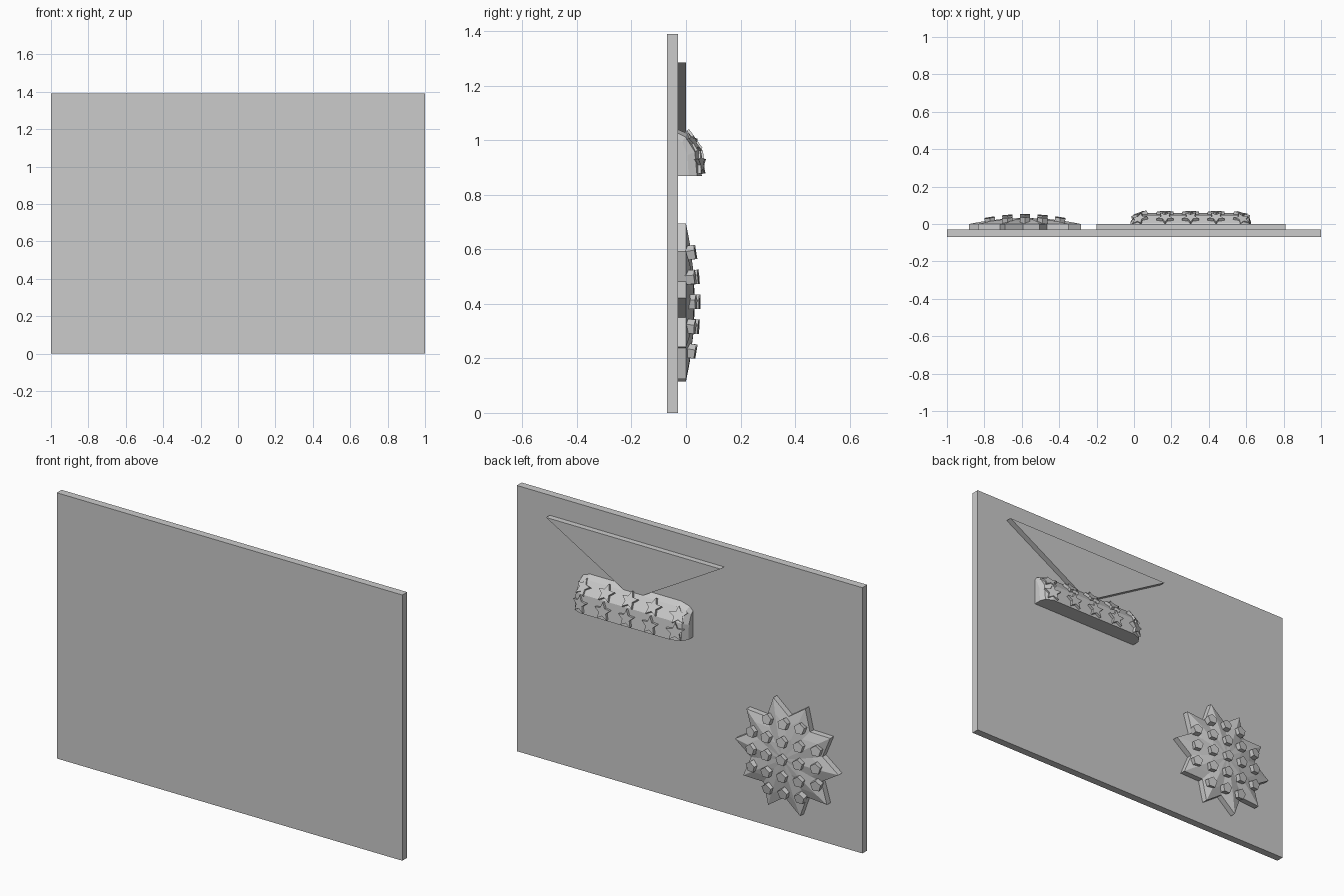
import bpy, bmesh, math
from mathutils import Vector, Matrix

if "Cube" in bpy.data.objects:
    bpy.data.objects.remove(bpy.data.objects["Cube"])

grey = bpy.data.materials.new("plain grey")
grey.diffuse_color = (0.6, 0.6, 0.6, 1)
grey.use_nodes = True
grey.node_tree.nodes["Principled BSDF"].inputs["Base Color"].default_value = grey.diffuse_color


def finish(name, bm):
    bmesh.ops.recalc_face_normals(bm, faces=bm.faces)
    me = bpy.data.meshes.new(name)
    bm.to_mesh(me)
    bm.free()
    me.materials.append(grey)
    ob = bpy.data.objects.new(name, me)
    bpy.context.collection.objects.link(ob)
    return ob


def loft(name, rings, apex=None):
    """Skin a list of closed rings, capping the ends or closing to an apex."""
    bm = bmesh.new()
    vs = [[bm.verts.new(p) for p in r] for r in rings]
    n = len(rings[0])
    for a, b in zip(vs, vs[1:]):
        for i in range(n):
            j = (i + 1) % n
            bm.faces.new((a[i], a[j], b[j], b[i]))
    bm.faces.new(vs[0])
    if apex:
        top = bm.verts.new(apex)
        for i in range(n):
            bm.faces.new((vs[-1][i], vs[-1][(i + 1) % n], top))
    else:
        bm.faces.new(vs[-1])
    return finish(name, bm)


def star(points, ro, ri, turn):
    out = []
    for i in range(points * 2):
        a = turn + math.pi * i / points
        r = ri if i % 2 else ro
        out.append((r * math.cos(a), r * math.sin(a)))
    return out


def plaque(name, outline, centre, normal, low, high):
    """Extruded outline standing on a surface with the given normal."""
    n = Vector(normal).normalized()
    u = Vector((0, 0, 1)).cross(n).normalized()
    v = n.cross(u)
    c = Vector(centre)
    return loft(name, [[c + u * p + v * q + n * h for p, q in outline] for h in (low, high)])


def slab(name, outline, y0, y1):
    return loft(name, [[(x, y, z) for x, z in outline] for y in (y0, y1)])


# backing board and the flat triangle
slab("board", [(-1, 0), (1, 0), (1, 1.39), (-1, 1.39)], -0.07, -0.03)
slab("triangle_plate", [(-0.2, 1.285), (0.81, 1.285), (0.305, 0.995)], -0.03, 0.0)

# half-round bar with chamfered ends
profile = [(-0.03, 1.04), (0.005, 1.025), (0.048, 0.965), (0.058, 0.87), (-0.03, 0.87)]
stations = [(-0.02, 0.45, 0.8), (0.0, 0.8, 0.92), (0.05, 1, 1),
            (0.575, 1, 1), (0.615, 0.8, 0.92), (0.625, 0.45, 0.8)]
loft("rounded_bar", [[(x, -0.03 + (y + 0.03) * sy, 0.87 + (z - 0.87) * sz) for y, z in profile]
                     for x, sy, sz in stations])

# two rows of small stars on the bar
small = star(5, 0.047, 0.022, math.pi / 2)
for i in range(5):
    x = 0.03 + 0.1363 * i
    side = {0: -0.4, 4: 0.25}.get(i, 0)
    back = 0.008 if side else 0
    plaque("upper_star", small, (x, 0.027 - back, 0.995 - back), (side, 0.81, 0.58), -0.008, 0.014)
    plaque("lower_star", small, (x, 0.053 - back, 0.915), (side, 0.99, 0.1), -0.008, 0.014)

# ten-pointed star with a low domed face
CX, CZ = -0.583, 0.405
big = star(10, 0.3, 0.214, math.radians(3))
levels = [(1, -0.03), (1, 0.0), (0.75, 0.014), (0.4, 0.027)]
loft("large_star", [[(CX + p * s, y, CZ + q * s) for p, q in big] for s, y in levels],
     apex=(CX, 0.033, CZ))

# grid of studs on the dome
stud = [(0.029 * math.cos(a), 0.029 * math.sin(a))
        for a in (math.radians(72 * k + 90) for k in range(5))]
for i in range(-2, 3):
    for k in range(-2, 3):
        if abs(i) + abs(k) == 4:
            continue
        dx, dz = 0.093 * i, 0.09 * k
        r = math.hypot(dx, dz)
        y = 0.033 * (1 - (r / 0.27) ** 2)
        plaque("stud", stud, (CX + dx, y, CZ + dz), (dx * 0.9, 1, dz * 0.9), -0.012, 0.02)
